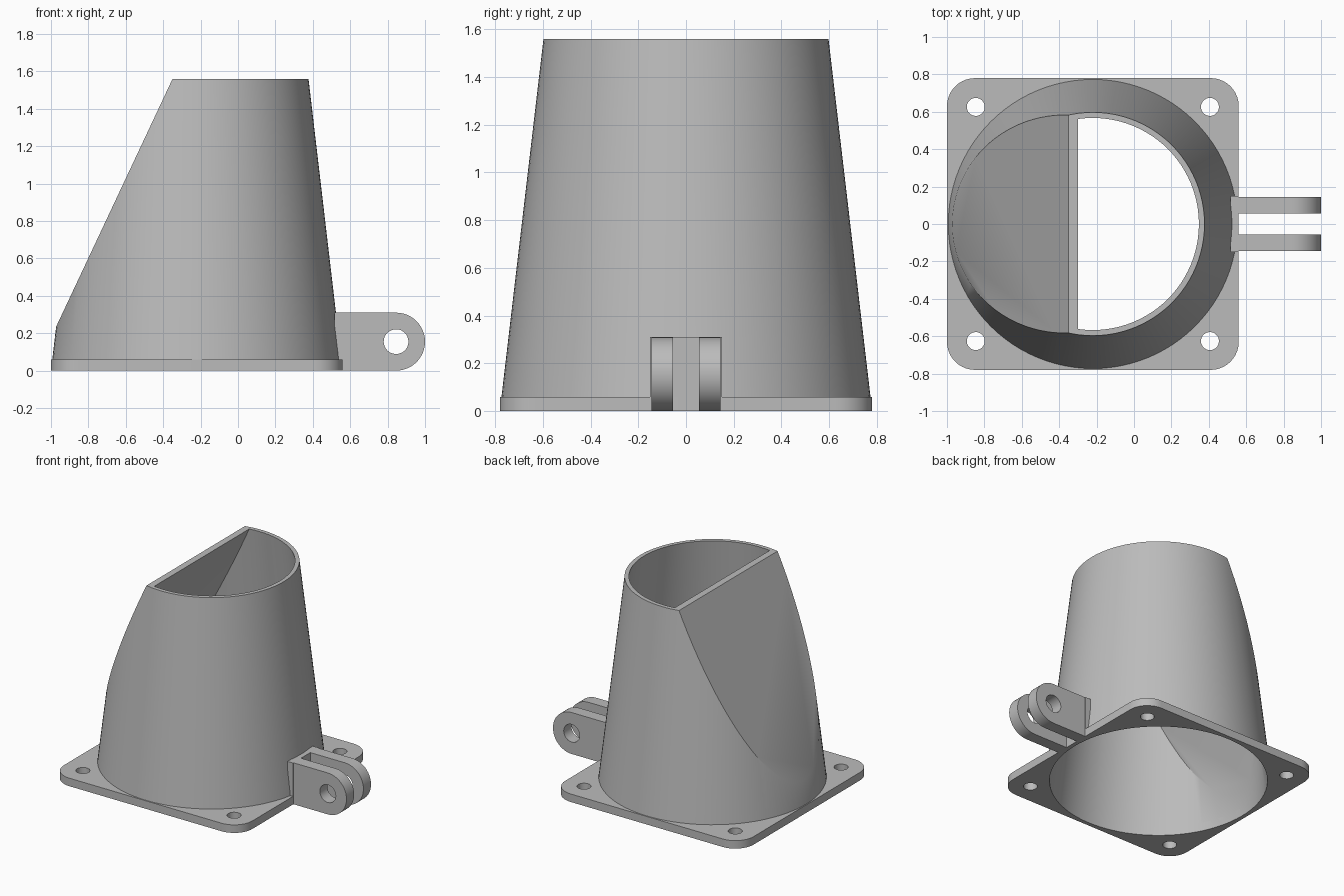
import bpy, bmesh, math
from mathutils import Vector

cube = bpy.data.objects.get("Cube")
if cube:
    bpy.data.objects.remove(cube, do_unlink=True)

CX = -0.22            # axis of the cone
HEIGHT = 1.56
R_BASE, R_TOP, WALL = 0.78, 0.597, 0.03
FLANGE_H = 0.06
LUG_R = 0.155

grey = bpy.data.materials.new("plain grey")
grey.use_nodes = True
colour = (0.5, 0.5, 0.5, 1)
grey.diffuse_color = colour
grey.node_tree.nodes["Principled BSDF"].inputs["Base Color"].default_value = colour


def make_object(name, bm):
    bmesh.ops.recalc_face_normals(bm, faces=bm.faces)
    mesh = bpy.data.meshes.new(name)
    bm.to_mesh(mesh)
    bm.free()
    mesh.materials.append(grey)
    obj = bpy.data.objects.new(name, mesh)
    bpy.context.collection.objects.link(obj)
    return obj


def extrude_profile(name, points, offset):
    """Solid made by sweeping a flat outline along an offset."""
    bm = bmesh.new()
    face = bm.faces.new([bm.verts.new(p) for p in points])
    swept = bmesh.ops.extrude_face_region(bm, geom=[face], use_keep_orig=True)
    verts = [g for g in swept["geom"] if isinstance(g, bmesh.types.BMVert)]
    bmesh.ops.translate(bm, verts=verts, vec=offset)
    return make_object(name, bm)


def arc(cx, cy, r, start, end, steps):
    for i in range(steps + 1):
        a = math.radians(start + (end - start) * i / steps)
        yield cx + r * math.cos(a), cy + r * math.sin(a)


def circle(cx, cy, r, steps=48):
    return list(arc(cx, cy, r, 0, 360, steps))[:-1]


def sloped_cone(name, inset, z0, z1, shift):
    """Tapered cone with its left side sliced off by a sloping plane."""
    def radius(z):
        return R_BASE + (R_TOP - R_BASE) * z / HEIGHT - inset
    bm = bmesh.new()
    bmesh.ops.create_cone(bm, cap_ends=True, segments=96, radius1=radius(z0),
                          radius2=radius(z1), depth=z1 - z0)
    bmesh.ops.translate(bm, verts=bm.verts, vec=(CX, 0, (z0 + z1) / 2))
    low, high = Vector((-0.97, 0, 0.24)), Vector((-0.35, 0, HEIGHT))
    slope = high - low
    normal = Vector((-slope.z, 0, slope.x))
    cut = bmesh.ops.bisect_plane(bm, geom=bm.verts[:] + bm.edges[:] + bm.faces[:],
                                 plane_co=low + Vector((shift, 0, 0)),
                                 plane_no=normal, clear_outer=True)
    edges = [g for g in cut["geom_cut"] if isinstance(g, bmesh.types.BMEdge)]
    bmesh.ops.contextual_create(bm, geom=edges)
    return make_object(name, bm)


def combine(obj, other, operation):
    mod = obj.modifiers.new(operation.title(), 'BOOLEAN')
    mod.operation = operation
    mod.solver = 'EXACT'
    mod.object = other
    bpy.context.view_layer.objects.active = obj
    bpy.ops.object.modifier_apply(modifier=mod.name)


def drop(obj):
    bpy.data.objects.remove(obj, do_unlink=True)


# Tapered shroud with a sloping flat side
shroud = sloped_cone("shroud", 0, 0, HEIGHT, 0)
bore = sloped_cone("bore_cutter", WALL, -0.1, HEIGHT + 0.1, 0.05)

# Square flange with rounded corners
half, corner = 0.78, 0.15
c = half - corner
outline = []
for sx, sy, a in ((1, 1, 0), (-1, 1, 90), (-1, -1, 180), (1, -1, 270)):
    outline += arc(CX + sx * c, sy * c, corner, a, a + 90, 10)
flange = extrude_profile("base_flange", [(x, y, 0) for x, y in outline], (0, 0, FLANGE_H))

# Screw holes in the flange corners
for sx in (-1, 1):
    for sy in (-1, 1):
        hole = extrude_profile("screw_hole_cutter", [
            (x, y, -0.1) for x, y in circle(CX + sx * 0.626, sy * 0.626, 0.048)], (0, 0, 0.3))
        combine(flange, hole, 'DIFFERENCE')
        drop(hole)

# Hinge bracket: backing block and two rounded lugs
block = [(0.515, 0), (0.56, 0), (0.56, 2 * LUG_R), (0.515, 2 * LUG_R)]
bracket = extrude_profile("hinge_block", [(x, -0.15, z) for x, z in block], (0, 0.3, 0))
lug_outline = [(0.55, 2 * LUG_R), (0.55, 0)] + list(arc(0.845, LUG_R, LUG_R, -90, 90, 24))
lugs = []
for name, y in (("hinge_lug_front", -0.145), ("hinge_lug_back", 0.055)):
    lug = extrude_profile(name, [(x, y, z) for x, z in lug_outline], (0, 0.09, 0))
    pin = extrude_profile("pin_hole_cutter", [
        (x, -0.3, z) for x, z in circle(0.845, LUG_R, 0.066)], (0, 0.6, 0))
    combine(lug, pin, 'DIFFERENCE')
    drop(pin)
    lugs.append(lug)

# Hollow out everything the bore passes through
for obj in (shroud, flange, bracket):
    combine(obj, bore, 'DIFFERENCE')
drop(bore)

# Smooth curved walls, crisp edges
bpy.ops.object.select_all(action='DESELECT')
for obj in [shroud, flange, bracket] + lugs:
    obj.select_set(True)
bpy.context.view_layer.objects.active = shroud
bpy.ops.object.shade_smooth_by_angle(angle=math.radians(30))
